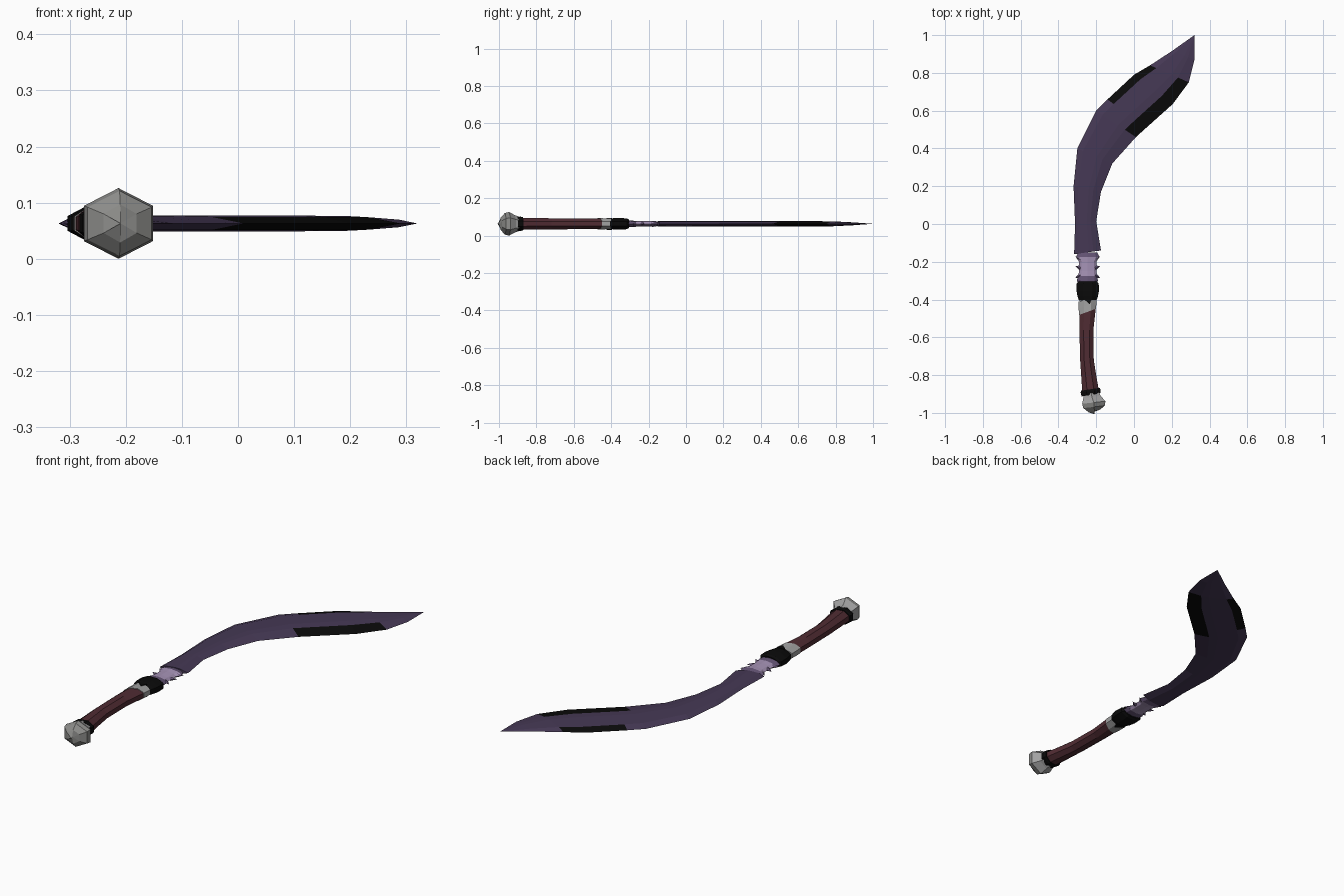
import bpy, bmesh
from math import cos, sin, pi
from mathutils import Vector

cube = bpy.data.objects.get("Cube")
if cube:
    bpy.data.objects.remove(cube, do_unlink=True)

MID = 0.063  # height of the weapon's centre plane


def material(name, r, g, b):
    m = bpy.data.materials.new(name)
    m.use_nodes = True
    m.diffuse_color = (r, g, b, 1)
    bsdf = m.node_tree.nodes["Principled BSDF"]
    bsdf.inputs["Base Color"].default_value = (r, g, b, 1)
    return m


purple = material("dark purple", 0.06, 0.04, 0.09)
violet = material("muted violet", 0.13, 0.09, 0.18)
lilac = material("pale lilac", 0.38, 0.29, 0.47)
black = material("black", 0.003, 0.003, 0.003)
maroon = material("maroon leather", 0.08, 0.025, 0.033)
silver = material("silver", 0.36, 0.36, 0.36)
grey = material("pommel grey", 0.27, 0.27, 0.26)


def skin(name, rings, mats, pick=lambda i, j: 0):
    """Join closed rings of points; pick gives the colour of face (ring, side)."""
    mesh = bpy.data.meshes.new(name)
    bm = bmesh.new()
    loops = [[bm.verts.new(p) for p in ring] for ring in rings]
    n = len(loops[0])
    for i, (a, b) in enumerate(zip(loops, loops[1:])):
        for j in range(n):
            k = (j + 1) % n
            f = bm.faces.new((a[j], a[k], b[k], b[j]))
            f.material_index = pick(i, j)
    bm.faces.new(loops[0])
    bm.faces.new(loops[-1]).material_index = pick(len(loops) - 2, 0)
    bmesh.ops.remove_doubles(bm, verts=bm.verts, dist=1e-5)
    bmesh.ops.recalc_face_normals(bm, faces=bm.faces)
    bm.to_mesh(mesh)
    bm.free()
    for m in mats:
        mesh.materials.append(m)
    ob = bpy.data.objects.new(name, mesh)
    bpy.context.collection.objects.link(ob)
    return ob


def loft(name, sections, sides, mats, pick=lambda i, j: 0, skew=0.0, phase=0.0):
    """Sections are (y, centre x, half width, half height)."""
    rings = []
    for y, cx, rx, rz in sections:
        angles = [phase + 2 * pi * j / sides for j in range(sides)]
        rings.append([(cx + rx * cos(a), y + skew * cos(a), MID + rz * sin(a))
                      for a in angles])
    return skin(name, rings, mats, pick)


# Blade: spine point, edge point, half thickness at each station
stations = [
    ((-0.317, -0.16), (-0.175, -0.14), 0.014),
    ((-0.312, 0.00), (-0.20, 0.015), 0.014),
    ((-0.32, 0.20), (-0.175, 0.17), 0.014),
    ((-0.30, 0.40), (-0.115, 0.32), 0.014),
    ((-0.20, 0.60), (0.01, 0.46), 0.014),
    ((-0.14, 0.66), (0.06, 0.505), 0.014),
    ((0.00, 0.79), (0.205, 0.635), 0.014),
    ((0.085, 0.84), (0.29, 0.75), 0.013),
    ((0.20, 0.915), (0.32, 0.87), 0.008),
    ((0.32, 1.00), (0.32, 1.00), 0.0),
]
# Share of the width from spine to edge, and share of the thickness
section = [(0, 0), (0.16, 0.8), (0.55, 1), (0.72, 0.85),
           (1, 0), (0.72, -0.85), (0.55, -1), (0.16, -0.8)]
blade_rings = []
for spine, edge, h in stations:
    s, e = Vector(spine), Vector(edge)
    blade_rings.append([(*s.lerp(e, t), MID + h * k) for t, k in section])


def blade_colour(i, j):
    spine_patch = j in (0, 7) and i in (5, 6)
    edge_patch = j in (3, 4) and i in (4, 5, 6)
    return 1 if spine_patch or edge_patch else 0


skin("blade", blade_rings, [purple, black], blade_colour)

# Jagged crystal neck between blade and collar
loft("crystal_neck", [
    (-0.15, -0.245, 0.050, 0.012), (-0.175, -0.245, 0.062, 0.016),
    (-0.20, -0.245, 0.046, 0.015), (-0.25, -0.245, 0.046, 0.015),
    (-0.275, -0.245, 0.050, 0.016), (-0.30, -0.247, 0.056, 0.018),
    (-0.32, -0.247, 0.045, 0.018)], 8, [lilac, violet],
    lambda i, j: 0 if i in (1, 2, 3) else 1)

# Shards sticking out on both sides of the neck
for side, label in ((-1, "right"), (1, "left")):
    for y, lean in ((-0.19, 0.018), (-0.235, 0.012), (-0.27, -0.015)):
        root, tip = -0.245 + side * 0.038, -0.245 + side * 0.066
        ring = [(root, y - 0.016, MID), (root, y, MID + 0.01),
                (root, y + 0.016, MID), (root, y, MID - 0.01)]
        skin("neck_shard_" + label, [ring, [(tip, y + lean, MID + 0.001 * k)
             for k in (0, 1, 0, -1)]], [violet])

# Black collar
loft("collar", [
    (-0.305, -0.245, 0.052, 0.024), (-0.315, -0.245, 0.063, 0.031),
    (-0.355, -0.245, 0.064, 0.034), (-0.385, -0.245, 0.058, 0.033),
    (-0.405, -0.245, 0.050, 0.029)], 8, [black], phase=pi / 8)

# Silver sleeve with a slanted lower rim
loft("sleeve", [
    (-0.395, -0.246, 0.051, 0.030), (-0.43, -0.246, 0.051, 0.031),
    (-0.465, -0.246, 0.049, 0.033)], 8, [silver], skew=0.018, phase=pi / 8)

# Black pointed inlays above and below the sleeve
for side, label in ((1, "top"), (-1, "bottom")):
    outline = [(-0.268, -0.395), (-0.222, -0.395), (-0.235, -0.425)]
    skin("sleeve_inlay_" + label,
         [[(x, y, MID + side * z) for x, y in outline] for z in (0.027, 0.032)],
         [black])

# Curved leather grip
loft("grip", [
    (-0.43, -0.245, 0.048, 0.030), (-0.56, -0.252, 0.040, 0.031),
    (-0.72, -0.249, 0.039, 0.032), (-0.80, -0.240, 0.043, 0.033),
    (-0.90, -0.228, 0.049, 0.035)], 8, [maroon], phase=pi / 8)

# Black ring and faceted pommel
loft("pommel_ring", [
    (-0.875, -0.231, 0.053, 0.038), (-0.885, -0.230, 0.057, 0.041),
    (-0.905, -0.228, 0.053, 0.040)], 8, [black], skew=0.008, phase=pi / 8)
loft("pommel", [
    (-0.895, -0.226, 0.046, 0.040), (-0.915, -0.223, 0.052, 0.046),
    (-0.945, -0.213, 0.071, 0.063), (-0.968, -0.211, 0.066, 0.058),
    (-0.99, -0.210, 0.034, 0.034), (-1.0, -0.209, 0.0, 0.0)],
    6, [silver, grey], lambda i, j: 0 if i < 2 else 1, skew=0.008, phase=pi / 2)
